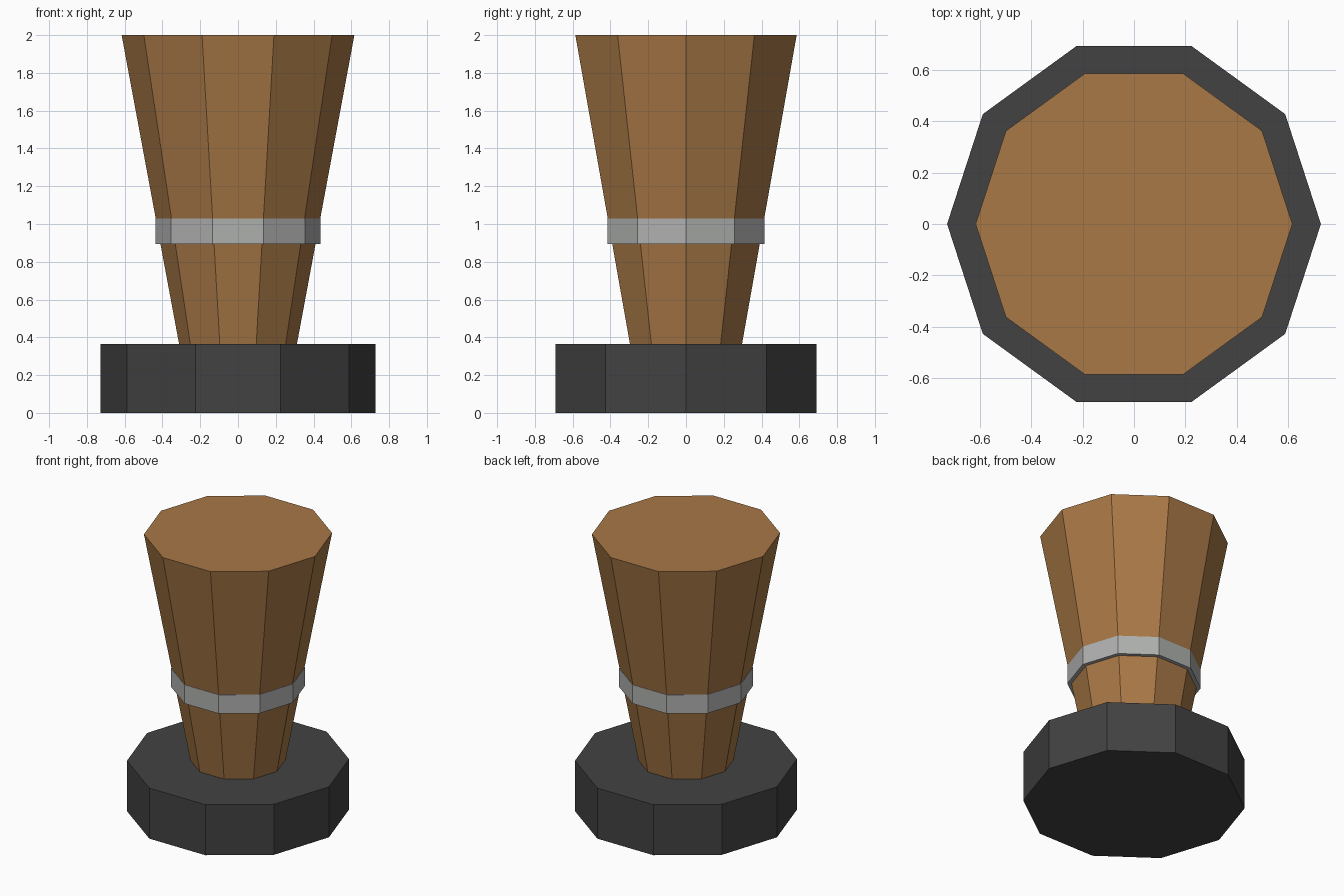
import bpy, bmesh, math

if "Cube" in bpy.data.objects:
    bpy.data.objects.remove(bpy.data.objects["Cube"])

SIDES = 10


def material(name, srgb):
    mat = bpy.data.materials.new(name)
    lin = [((c / 255 + 0.055) / 1.055) ** 2.4 for c in srgb]
    mat.diffuse_color = (*lin, 1)
    mat.use_nodes = True
    mat.node_tree.nodes["Principled BSDF"].inputs["Base Color"].default_value = mat.diffuse_color
    return mat


def frustum(name, r_bottom, r_top, z0, z1, mat):
    """Closed ten-sided frustum with corners on the x axis."""
    bm = bmesh.new()
    rings = []
    for r, z in ((r_bottom, z0), (r_top, z1)):
        rings.append([bm.verts.new((r * math.cos(math.tau * i / SIDES),
                                    r * math.sin(math.tau * i / SIDES), z))
                      for i in range(SIDES)])
    low, high = rings
    for i in range(SIDES):
        j = (i + 1) % SIDES
        bm.faces.new((low[i], low[j], high[j], high[i]))
    bm.faces.new(low[::-1])
    bm.faces.new(high)
    mesh = bpy.data.meshes.new(name)
    bm.to_mesh(mesh)
    bm.free()
    mesh.materials.append(mat)
    obj = bpy.data.objects.new(name, mesh)
    bpy.context.collection.objects.link(obj)
    return obj


# Dark foot, flared wooden body, straight metal band
frustum("foot", 0.727, 0.727, 0.0, 0.365, material("dark grey", (66, 66, 66)))
frustum("body", 0.312, 0.616, 0.365, 2.0, material("wood brown", (168, 120, 70)))
frustum("band", 0.438, 0.438, 0.895, 1.03, material("metal grey", (174, 176, 174)))
